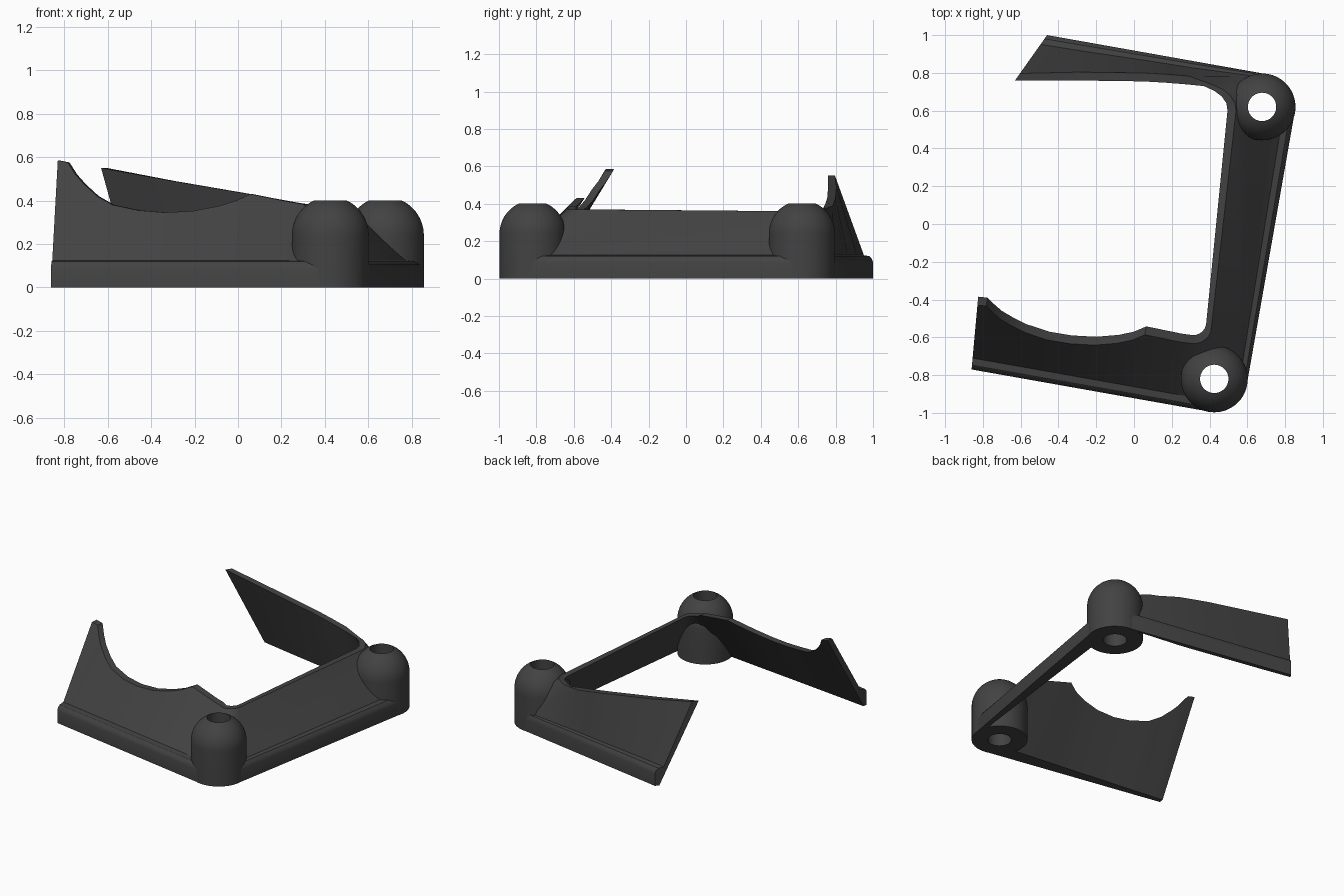
import bpy, bmesh, math
from mathutils import Vector

if "Cube" in bpy.data.objects:
    bpy.data.objects.remove(bpy.data.objects["Cube"])

mat = bpy.data.materials.new("charcoal plastic")
mat.diffuse_color = (0.055, 0.055, 0.055, 1)
mat.use_nodes = True
mat.node_tree.nodes["Principled BSDF"].inputs["Base Color"].default_value = mat.diffuse_color

POSTS = [Vector((0.425, -0.82)), Vector((0.678, 0.62))]
R, HOLE = 0.177, 0.075


def finish(name, bm, smooth=True):
    bmesh.ops.recalc_face_normals(bm, faces=bm.faces)
    me = bpy.data.meshes.new(name)
    bm.to_mesh(me)
    bm.free()
    me.materials.append(mat)
    ob = bpy.data.objects.new(name, me)
    bpy.context.collection.objects.link(ob)
    if smooth:
        shade(ob)
    return ob


def shade(ob):
    bpy.ops.object.select_all(action='DESELECT')
    ob.select_set(True)
    bpy.context.view_layer.objects.active = ob
    bpy.ops.object.shade_smooth_by_angle(angle=math.radians(30))


def lathe(name, centre, profile, n=64):
    """Closed (radius, z) profile spun around a vertical axis."""
    bm = bmesh.new()
    rings = []
    for i in range(n):
        a = 2 * math.pi * i / n
        rings.append([bm.verts.new((centre.x + r * math.cos(a), centre.y + r * math.sin(a), z))
                      for r, z in profile])
    m = len(profile)
    for i in range(n):
        a, b = rings[i], rings[(i + 1) % n]
        for j in range(m):
            k = (j + 1) % m
            bm.faces.new((a[j], b[j], b[k], a[k]))
    return finish(name, bm)


def foot(t, a, b):
    """Closest point to t on the line a-b."""
    d = (b - a).normalized()
    return a + d * (t - a).dot(d)


def arc(c, deg):
    a = math.radians(deg)
    return c + 0.175 * Vector((math.cos(a), math.sin(a)))


# Wall stations: (outer foot, inner top edge, top height, inner foot depth)
st = []
fa, fb = Vector((-0.86, -0.77)), arc(POSTS[0], -100)
front_top = [(-0.775, -0.39, 0.575), (-0.74, -0.425, 0.52), (-0.70, -0.46, 0.475),
             (-0.64, -0.495, 0.42), (-0.57, -0.53, 0.38), (-0.45, -0.57, 0.355),
             (-0.33, -0.59, 0.345), (-0.2, -0.597, 0.352), (-0.08, -0.587, 0.375),
             (0.0, -0.57, 0.40), (0.065, -0.542, 0.43), (0.25, -0.58, 0.393), (0.30, -0.587, 0.385)]
st.append((fa, Vector((-0.825, -0.385)), 0.585, 0.03))
for x, y, z in front_top:
    t = Vector((x, y))
    st.append((foot(t, fa, fb), t, z, 0.03 + 0.07 * (x + 0.825) / 1.125))
# front corner
for deg, x, y, d0 in [(-100, .325, -.588, .1), (-78, .348, -.58, .09), (-55, .364, -.567, .08),
                      (-32, .376, -.55, .06), (-10, .382, -.53, .04)]:
    st.append((arc(POSTS[0], deg), Vector((x, y)), 0.37, d0))
# rear corner (the side wall spans between the corners)
for deg, x, y, d0 in [(-10, .495, .60, .1), (12, .489, .64, .09), (35, .465, .675, .07),
                      (58, .425, .705, .05), (80, .37, .73, .03)]:
    st.append((arc(POSTS[1], deg), Vector((x, y)), 0.36 + 0.01 * (deg > 20), d0))
# back wall
ba, bb = arc(POSTS[1], 80), Vector((-0.46, 1.0))
for x, y, z in [(0.28, 0.739, 0.388), (0.17, 0.748, 0.408), (0.05, 0.755, 0.43), (-0.30, 0.76, 0.49)]:
    t = Vector((x, y))
    st.append((foot(t, ba, bb), t, z, 0.03))
st.append((bb, Vector((-0.63, 0.76)), 0.55, 0.03))

# Loft the leaning wall with its rounded base lip
bm = bmesh.new()
rows = []
for o, t, z, d0 in st:
    n = (t - o).normalized()
    dt = (t - o).length
    inner = d0 + (dt - d0) * 0.125 / z
    lip = min(0.06, inner - 0.025)
    sec = [(0, 0), (0, 0.085), (lip * .12, 0.105), (lip * .4, 0.12), (lip, 0.125),
           (dt - 0.045, z), (dt, z), (d0, 0)]
    rows.append([bm.verts.new((o.x + n.x * d, o.y + n.y * d, h)) for d, h in sec])
for a, b in zip(rows, rows[1:]):
    for j in range(8):
        k = (j + 1) % 8
        bm.faces.new((a[j], b[j], b[k], a[k]))
bm.faces.new(rows[0])
bm.faces.new(rows[-1][::-1])
wall = finish("corner_wall", bm, False)

# Clear the screw holes through the wall
for i, c in enumerate(POSTS):
    bm = bmesh.new()
    bmesh.ops.create_cone(bm, cap_ends=True, segments=64, radius1=HOLE, radius2=HOLE, depth=2)
    bmesh.ops.translate(bm, verts=bm.verts, vec=(c.x, c.y, 0))
    cutter = finish(f"hole_cutter_{i + 1}", bm, False)
    cutter.hide_render = True
    mod = wall.modifiers.new("hole", 'BOOLEAN')
    mod.operation = 'DIFFERENCE'
    mod.solver = 'EXACT'
    mod.object = cutter
    bpy.ops.object.select_all(action='DESELECT')
    wall.select_set(True)
    bpy.context.view_layer.objects.active = wall
    bpy.ops.object.modifier_apply(modifier=mod.name)
    bpy.data.objects.remove(cutter)
shade(wall)

# Domed posts with a through hole
top = math.acos(HOLE / R)
dome = [(R * math.cos(top * i / 12), 0.24 + R * math.sin(top * i / 12)) for i in range(13)]
for i, c in enumerate(POSTS):
    lathe(("front_post", "rear_post")[i], c, [(HOLE, 0), (R, 0)] + dome)
